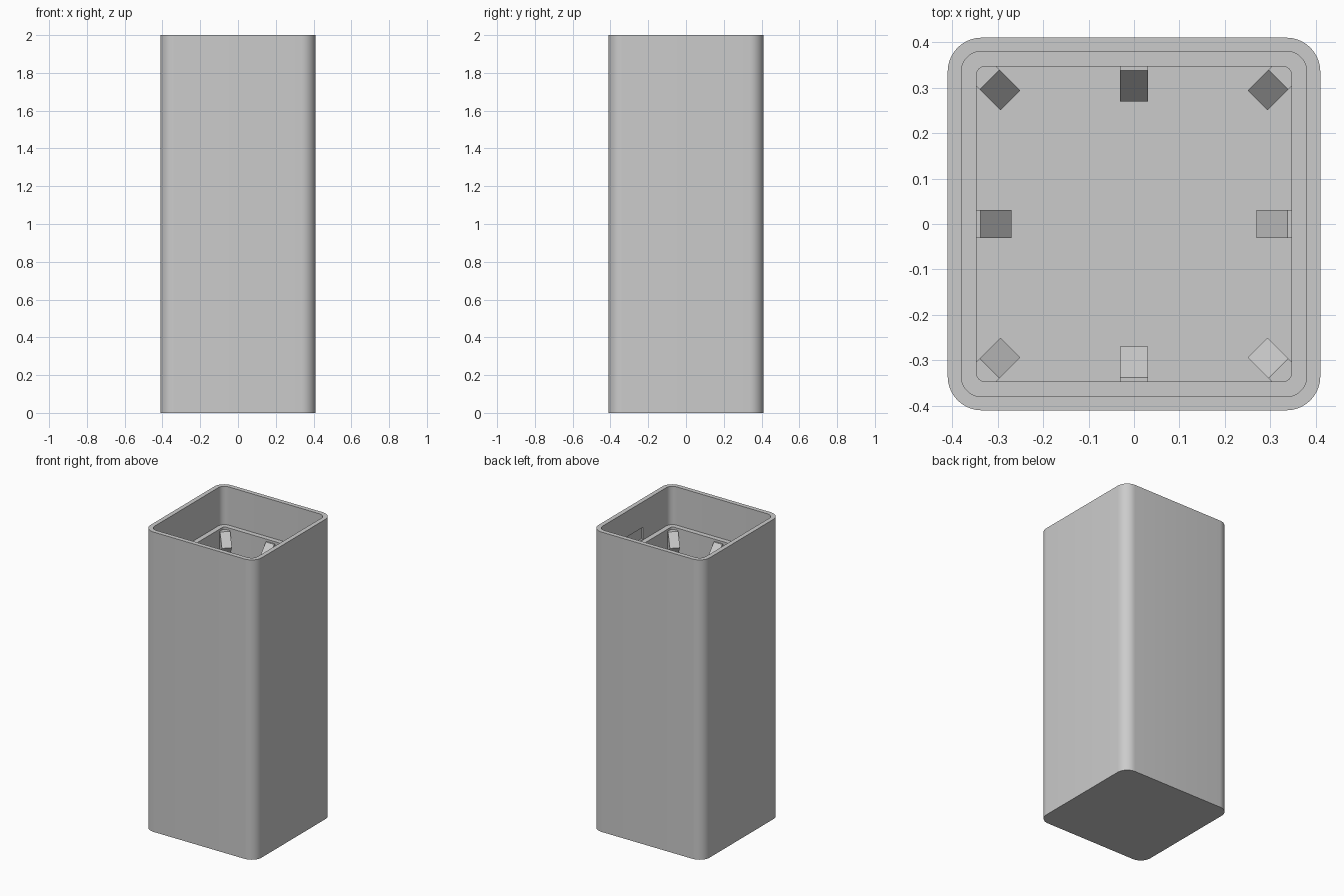
import bpy, bmesh
from math import sin, cos, pi
from mathutils import Matrix

cube = bpy.data.objects.get("Cube")
if cube:
    bpy.data.objects.remove(cube, do_unlink=True)

grey = bpy.data.materials.new("light grey")
grey.use_nodes = True
grey.diffuse_color = (0.6, 0.6, 0.6, 1)
grey.node_tree.nodes["Principled BSDF"].inputs["Base Color"].default_value = (0.6, 0.6, 0.6, 1)

TOP, LEDGE, FLOOR = 2.0, 1.745, 0.06


def finish(bm, name):
    bmesh.ops.recalc_face_normals(bm, faces=bm.faces)
    mesh = bpy.data.meshes.new(name)
    bm.to_mesh(mesh)
    bm.free()
    mesh.materials.append(grey)
    obj = bpy.data.objects.new(name, mesh)
    bpy.context.collection.objects.link(obj)
    return obj


def rounded_square(bm, half, radius, z, steps=10):
    """Loop of vertices around a square with round corners."""
    verts = []
    for corner in range(4):
        mid = pi / 4 + corner * pi / 2
        cx = (half - radius) * (1 if cos(mid) > 0 else -1)
        cy = (half - radius) * (1 if sin(mid) > 0 else -1)
        for i in range(steps + 1):
            a = corner * pi / 2 + i / steps * pi / 2
            verts.append(bm.verts.new((cx + radius * cos(a), cy + radius * sin(a), z)))
    return verts


# Hollow body: outside wall, rim, upper recess, ledge, lower cavity and floor
bm = bmesh.new()
sections = [(0.41, 0.075, 0), (0.41, 0.075, TOP), (0.38, 0.045, TOP),
            (0.38, 0.045, LEDGE), (0.347, 0.02, LEDGE), (0.347, 0.02, FLOOR)]
loops = [rounded_square(bm, *s) for s in sections]
for low, high in zip(loops, loops[1:]):
    for i in range(len(low)):
        j = (i + 1) % len(low)
        bm.faces.new((low[i], low[j], high[j], high[i]))
bm.faces.new(loops[0])
bm.faces.new(loops[-1])
body = finish(bm, "hollow_body")
bpy.context.view_layer.objects.active = body
body.select_set(True)
bpy.ops.object.shade_smooth_by_angle()
body.select_set(False)

# Shallow notch in the inner left wall, just above the ledge
bm = bmesh.new()
bmesh.ops.create_cube(bm, size=1, matrix=Matrix.Translation((0.375, 0, LEDGE + 0.045))
                      @ Matrix.Diagonal((0.035, 0.18, 0.08, 1)))
cutter = finish(bm, "notch_cutter")
cutter.hide_render = True
cutter.hide_viewport = True
cut = body.modifiers.new("notch", "BOOLEAN")
cut.operation = "DIFFERENCE"
cut.solver = "EXACT"
cut.object = cutter


def support_lug(name, inner, shoulder, back, angle):
    """Wedge with a ramp that slopes down towards the centre."""
    bm = bmesh.new()
    top, toe = 1.73, 1.65
    profile = [(back, top), (shoulder, top), (inner, toe), (shoulder, toe - 0.08), (back, toe - 0.08)]
    face = bm.faces.new([bm.verts.new((x, -0.031, z)) for x, z in profile])
    new = bmesh.ops.extrude_face_region(bm, geom=[face])["geom"]
    bmesh.ops.translate(bm, vec=(0, 0.062, 0),
                        verts=[g for g in new if isinstance(g, bmesh.types.BMVert)])
    bm.transform(Matrix.Rotation(angle, 4, "Z"))
    return finish(bm, name)


# Eight lugs under the ledge: one per wall and one per corner
sides = ["left", "back", "right", "front"]
corners = ["back_left", "back_right", "front_right", "front_left"]
for i in range(4):
    support_lug(sides[i] + "_lug", 0.27, 0.338, 0.36, i * pi / 2)
    support_lug(corners[i] + "_corner_lug", 0.385, 0.449, 0.5, i * pi / 2 + pi / 4)
